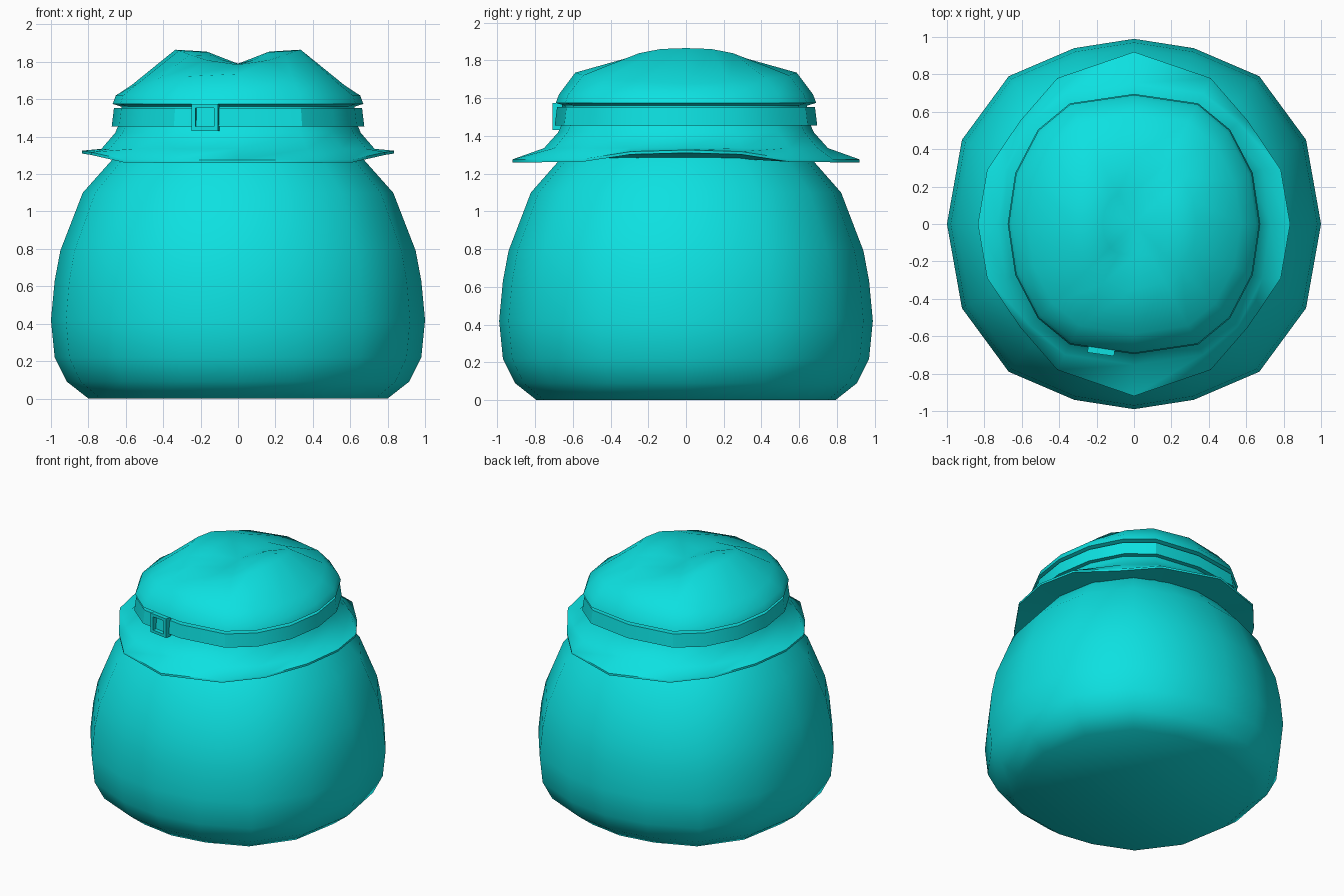
import bpy, math
from math import radians, sin, cos
from mathutils import Matrix

if "Cube" in bpy.data.objects:
    bpy.data.objects.remove(bpy.data.objects["Cube"])

teal = bpy.data.materials.new("bright_teal")
teal.diffuse_color = (0.004, 0.75, 0.75, 1)
teal.use_nodes = True
teal.node_tree.nodes["Principled BSDF"].inputs["Base Color"].default_value = teal.diffuse_color


def make(name, verts, faces, angle):
    me = bpy.data.meshes.new(name)
    me.from_pydata(verts, [], faces)
    me.materials.append(teal)
    ob = bpy.data.objects.new(name, me)
    bpy.context.collection.objects.link(ob)
    bpy.ops.object.select_all(action='DESELECT')
    ob.select_set(True)
    bpy.context.view_layer.objects.active = ob
    bpy.ops.object.shade_smooth_by_angle(angle=radians(angle))
    return ob


def mirror4(quarter):
    """Full outline from five points running from +x to +y."""
    left = [(-x, y) for x, y in quarter[-2::-1]]
    half = quarter + left
    return half + [(-x, -y) for x, y in half[1:-1]]


def loft(name, rings, angle, closed=False, pole=None):
    """Skin a stack of equal rings, with caps unless the stack is closed."""
    n = len(rings[0])
    verts = [v for r in rings for v in r]
    faces = []
    for k in range(len(rings) if closed else len(rings) - 1):
        a, b = k * n, (k + 1) % len(rings) * n
        faces += [(a + i, a + (i + 1) % n, b + (i + 1) % n, b + i) for i in range(n)]
    if not closed:
        top = len(verts) - n
        faces.append(tuple(reversed(range(n))))
        if pole:
            verts.append(pole)
            faces += [(top + i, top + (i + 1) % n, len(verts) - 1) for i in range(n)]
        else:
            faces.append(tuple(range(top, top + n)))
    return make(name, verts, faces, angle)


BODY = mirror4([(1, 0), (.92, .45), (.67, .79), (.32, .94), (0, .99)])
CROWN = mirror4([(.67, 0), (.63, .27), (.51, .50), (.34, .64), (0, .69)])
BRIM = mirror4([(.835, 0), (.785, .29), (.61, .55), (.41, .78), (0, .92)])


def ring(outline, s, z):
    return [(x * s, y * s, z) for x, y in outline]


# Sack-shaped body
profile = [(.80, 0), (.915, .09), (.98, .22), (1, .42), (.98, .63),
           (.95, .79), (.83, 1.10), (.67, 1.28), (.55, 1.40)]
loft("body", [ring(BODY, s, z) for s, z in profile], 60)

# Hat crown: overhanging lower lip and a dented dome
def dome(s, side_z, end_z, power):
    out = []
    for x, y in CROWN:
        t = abs(sin(math.atan2(y, x))) ** power
        out.append((x * s, y * s, side_z + (end_z - side_z) * t))
    return out


loft("hat_crown", [
    ring(CROWN, .93, 1.40), ring(CROWN, .93, 1.56), ring(CROWN, 1, 1.575),
    ring(CROWN, .975, 1.62), dome(.85, 1.675, 1.735, 2),
    dome(.5, 1.865, 1.785, 3), dome(.25, 1.855, 1.79, 3)],
    50, pole=(0, 0, 1.79))

# Hat brim: dips at front and back, lifted at the sides
def brim_edge(drop):
    return [(x, y, 1.275 - drop + .05 * max(0, min(1, (abs(x) - .6) / .22)))
            for x, y in BRIM]


loft("hat_brim", [
    ring(CROWN, .93, 1.28), brim_edge(.015), brim_edge(0),
    ring(CROWN, 1.09, 1.335), ring(CROWN, .98, 1.42), ring(CROWN, .93, 1.50)],
    50, closed=True)

# Hat band
loft("hat_band", [
    ring(CROWN, .92, 1.455), ring(CROWN, 1.008, 1.455),
    ring(CROWN, .99, 1.552), ring(CROWN, .92, 1.552)], 30, closed=True)

# Square buckle frame lying on the band
def square(h, y):
    return [(-h, y, -h), (h, y, -h), (h, y, h), (-h, y, h)]


buckle = loft("buckle", [square(.072, .03), square(.072, -.022),
                         square(.05, -.022), square(.05, .03)], 30, closed=True)
buckle.matrix_world = (Matrix.Translation((-.175, -.675, 1.503))
                       @ Matrix.Rotation(radians(-8), 4, 'Z'))
